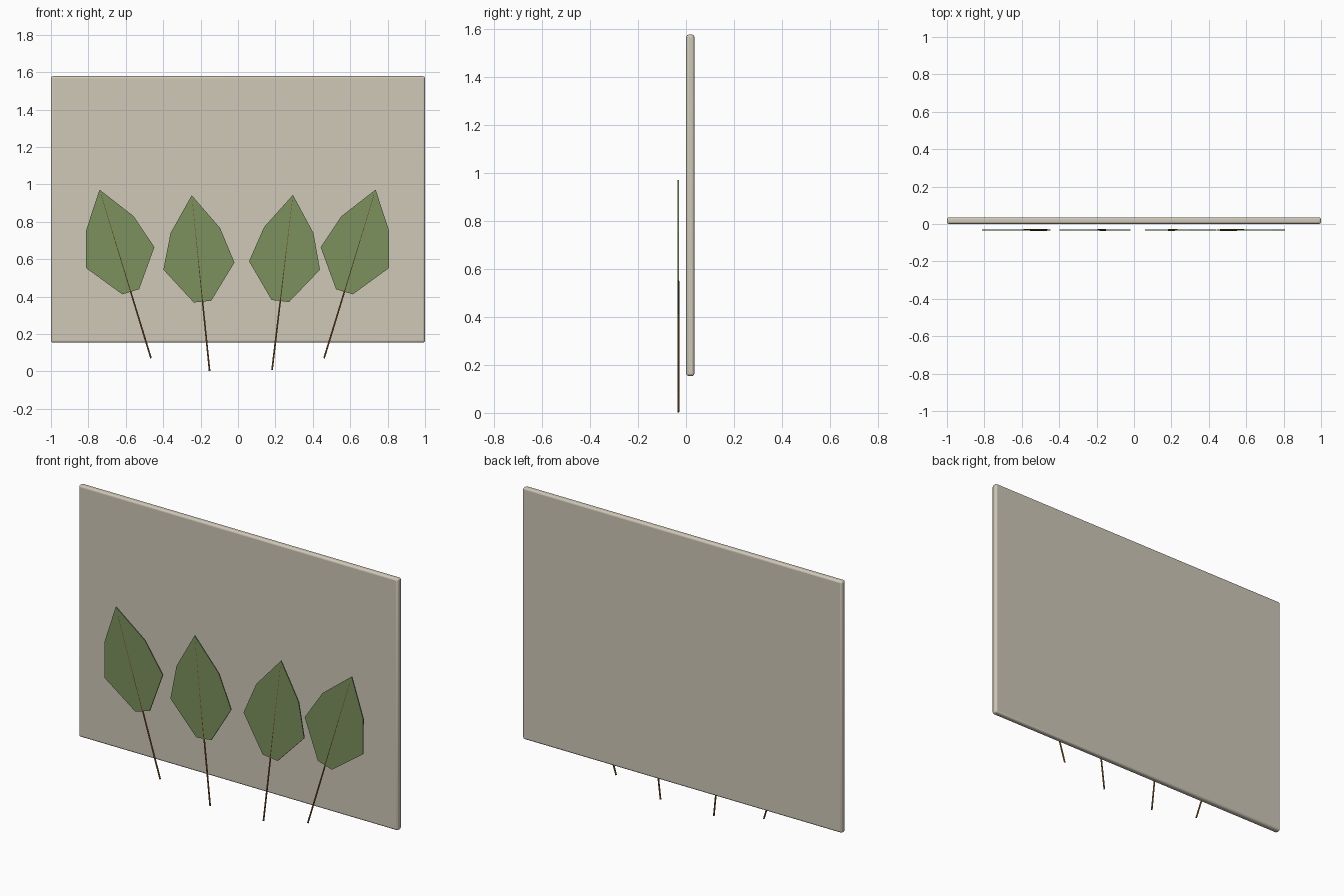
import bpy
import bmesh
from math import radians
from mathutils import Matrix

cube = bpy.data.objects.get("Cube")
if cube:
    bpy.data.objects.remove(cube, do_unlink=True)


def material(name, rgb):
    mat = bpy.data.materials.new(name)
    mat.use_nodes = True
    mat.diffuse_color = (*rgb, 1)
    mat.node_tree.nodes["Principled BSDF"].inputs["Base Color"].default_value = (*rgb, 1)
    return mat


BEIGE = material("beige panel", (0.63, 0.58, 0.48))
GREEN = material("leaf green", (0.20, 0.28, 0.11))
BROWN = material("stem brown", (0.29, 0.14, 0.04))


def add_object(name, bm, mat):
    bmesh.ops.recalc_face_normals(bm, faces=bm.faces)
    mesh = bpy.data.meshes.new(name)
    bm.to_mesh(mesh)
    bm.free()
    mesh.materials.append(mat)
    obj = bpy.data.objects.new(name, mesh)
    bpy.context.collection.objects.link(obj)
    return obj


# Back panel with softly rounded edges
bm = bmesh.new()
bmesh.ops.create_cube(bm, size=1, matrix=Matrix.Translation((0, 0.018, 0.866))
                      @ Matrix.Diagonal((2, 0.034, 1.424, 1)))
panel = add_object("panel", bm, BEIGE)
bevel = panel.modifiers.new("rounded_edges", "BEVEL")
bevel.width = 0.011
bevel.segments = 4
bpy.context.view_layer.objects.active = panel
panel.select_set(True)
bpy.ops.object.shade_smooth_by_angle(angle=radians(30))
panel.select_set(False)

# Right half of the leaf outline, measured from the foot of the stem
HALF = [(0.047, 0.372), (0.191, 0.563), (0.133, 0.754)]
OUTLINE = HALF + [(0, 0.943)] + [(-x, z) for x, z in reversed(HALF)]
THICK = 0.006


def make_leaf(label, x, z, tilt):
    place = Matrix.Translation((x, -0.032, z)) @ Matrix.Rotation(radians(tilt), 4, "Y")

    # Flat faceted blade
    bm = bmesh.new()
    face = bm.faces.new([bm.verts.new((px, -THICK / 2, pz)) for px, pz in OUTLINE])
    made = bmesh.ops.extrude_face_region(bm, geom=[face])["geom"]
    bmesh.ops.translate(bm, vec=(0, THICK, 0),
                        verts=[v for v in made if isinstance(v, bmesh.types.BMVert)])
    add_object(label + "_leaf", bm, GREEN).matrix_world = place

    # Stem running up through the blade as its midrib
    bm = bmesh.new()
    length = 0.915
    bmesh.ops.create_cone(bm, cap_ends=True, segments=8, radius1=0.0045, radius2=0.0033,
                          depth=length, matrix=Matrix.Translation((0, 0, length / 2)))
    add_object(label + "_stem", bm, BROWN).matrix_world = place


make_leaf("outer_right", -0.465, 0.07, -17)
make_leaf("inner_right", -0.152, 0.003, -5.8)
make_leaf("inner_left", 0.182, 0.007, 6.8)
make_leaf("outer_left", 0.46, 0.07, 17)
